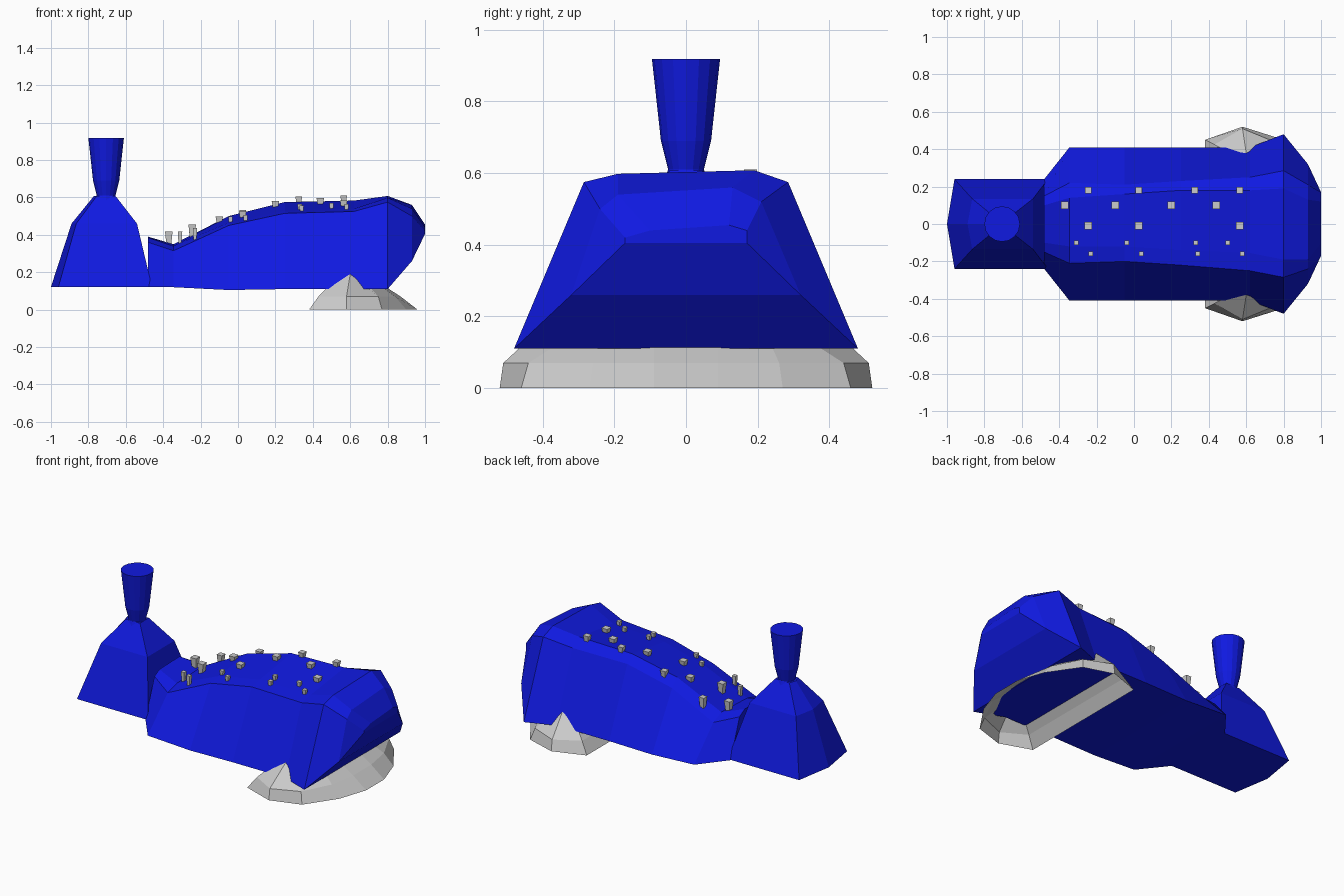
import bpy, bmesh, math
from mathutils import Vector
from mathutils.bvhtree import BVHTree

if "Cube" in bpy.data.objects:
    bpy.data.objects.remove(bpy.data.objects["Cube"])

blue = bpy.data.materials.new("blue")
blue.diffuse_color = (0.005, 0.01, 0.75, 1)
blue.use_nodes = True
blue.node_tree.nodes["Principled BSDF"].inputs["Base Color"].default_value = blue.diffuse_color


def finish(name, bm, mat=None):
    bmesh.ops.recalc_face_normals(bm, faces=bm.faces)
    mesh = bpy.data.meshes.new(name)
    bm.to_mesh(mesh)
    obj = bpy.data.objects.new(name, mesh)
    bpy.context.collection.objects.link(obj)
    if mat:
        mesh.materials.append(mat)
    return obj


def loft(rings, caps=True):
    bm = bmesh.new()
    rows = [[bm.verts.new(p) for p in ring] for ring in rings]
    n = len(rows[0])
    for a, b in zip(rows, rows[1:]):
        for i in range(n):
            j = (i + 1) % n
            bm.faces.new((a[i], a[j], b[j], b[i]))
    if caps:
        bm.faces.new(rows[0])
        bm.faces.new(rows[-1])
    return bm


# Body: cross-sections along x (x, half width, bottom z, then four top points y, z)
sections = [
    (-.48, .24, .12, -.15, .36, -.10, .385, .10, .39, .15, .36),
    (-.345, .41, .12, -.21, .315, -.12, .34, .14, .35, .22, .315),
    (-.05, .41, .105, -.20, .45, -.12, .465, .16, .50, .21, .45),
    (.25, .41, .11, -.22, .515, -.14, .53, .18, .575, .23, .53),
    (.62, .41, .11, -.25, .525, -.155, .54, .18, .583, .25, .54),
    (.80, .48, .11, -.285, .575, -.19, .598, .19, .608, .285, .575),
    (.93, .32, .26, -.24, .50, -.19, .54, .13, .56, .21, .52),
    (1.0, .17, .405, -.17, .42, -.10, .44, .12, .455, .17, .44),
]
rings = []
for x, b, z, *t in sections:
    tops = [(x, t[i], t[i + 1]) for i in range(0, 8, 2)]
    rings.append([(x, -b, z)] + tops + [(x, b, z)])
body_bm = loft(rings)
body = finish("body", body_bm, blue)
tree = BVHTree.FromBMesh(body_bm)

# Tapered rear hump, lofted upwards (left x, left corner x, right x, half width, z)
rings = []
for xm, xl, xr, w, z in [(-1.0, -.96, -.46, .24, .122), (-.89, -.865, -.54, .135, .46),
                         (-.77, -.755, -.655, .045, .608)]:
    mid = (xl + xr) / 2
    rings.append([(xm, 0, z), (xl, -w, z), (mid, -w, z), (xr, -w, z),
                  (xr, 0, z), (xr, w, z), (mid, w, z), (xl, w, z)])
finish("rear_hump", loft(rings), blue)

# Flared chimney
rings = []
for r, z in [(.065, .57), (.05, .61), (.07, .69), (.095, .918)]:
    rings.append([(-.705 + r * math.cos(a), r * math.sin(a), z)
                  for a in (math.tau * i / 16 for i in range(16))])
finish("chimney", loft(rings), blue)

# Open grey skirt around the underside of the nose
levels = [
    [(.38, .45, 0), (.58, .52, 0), (.77, .46, 0), (.90, .27, 0), (.96, .09, 0)],
    [(.43, .425, .07), (.58, .51, .07), (.75, .44, .07), (.84, .26, .07), (.87, .09, .07)],
    [(.51, .38, .15), (.60, .38, .19), (.71, .37, .115), (.78, .24, .115), (.80, .09, .115)],
]
rings = [half + [(x, -y, z) for x, y, z in reversed(half)] for half in levels]
finish("skirt", loft(rings, caps=False))

# Small square studs in rows on the sloping top (y, size, x positions)
rows = [
    (.10, .02, (-.37, -.10, .20, .44)),
    (.18, .018, (-.245, .025, .325, .565)),
    (-.01, .02, (-.245, .025, .565)),
    (-.10, .012, (-.31, -.04, .33, .50)),
    (-.16, .012, (-.23, .04, .34, .58)),
]
for y, s, xs in rows:
    for x in xs:
        hit = tree.ray_cast(Vector((x, y, 2)), Vector((0, 0, -1)))[0]
        top = hit.z + (.06 if x < -.2 else .028)
        square = [(-1, -1), (1, -1), (1, 1), (-1, 1)]
        finish("stud", loft([[(x + r * u, y + r * v, z) for u, v in square]
                             for r, z in [(s * .6, hit.z - .02), (s, top)]]))
